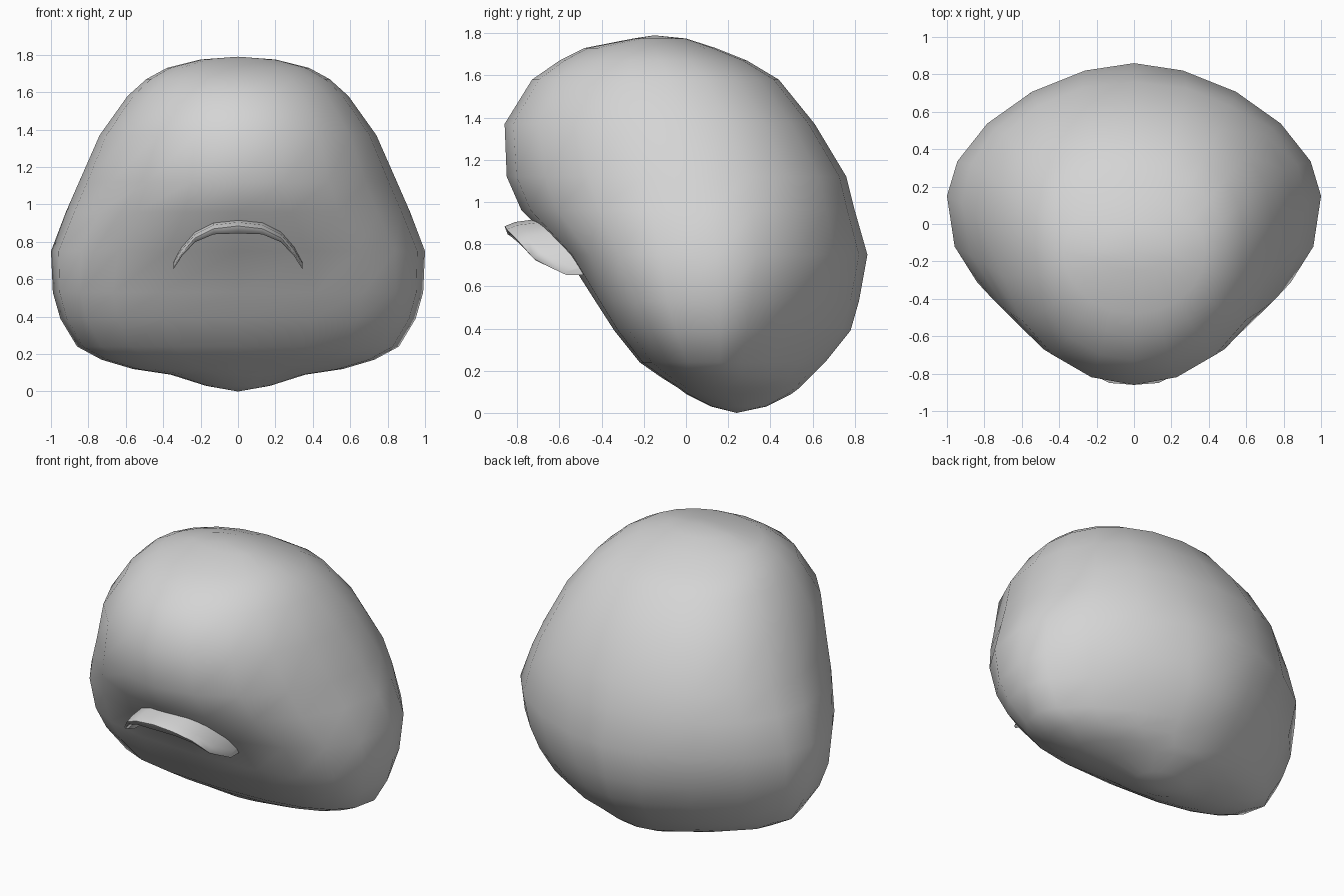
import bpy
import bmesh
from math import sin, cos, tau, copysign

cube = bpy.data.objects.get("Cube")
if cube:
    bpy.data.objects.remove(cube, do_unlink=True)

TONE = (0.66, 0.66, 0.66, 1)
grey = bpy.data.materials.new("plain grey")
grey.use_nodes = True
grey.diffuse_color = TONE
grey.node_tree.nodes["Principled BSDF"].inputs["Base Color"].default_value = TONE


def make_object(name, bm, sharp_angle):
    """Turn a bmesh into a shaded object with the grey material."""
    bmesh.ops.recalc_face_normals(bm, faces=bm.faces)
    mesh = bpy.data.meshes.new(name)
    bm.to_mesh(mesh)
    bm.free()
    mesh.materials.append(grey)
    obj = bpy.data.objects.new(name, mesh)
    bpy.context.collection.objects.link(obj)
    bpy.ops.object.select_all(action="DESELECT")
    obj.select_set(True)
    bpy.context.view_layer.objects.active = obj
    bpy.ops.object.shade_smooth_by_angle(angle=sharp_angle)
    return obj


def bridge(bm, first, second):
    """Join two closed rings of vertices with quads."""
    count = len(first)
    for i in range(count):
        j = (i + 1) % count
        bm.faces.new((first[i], first[j], second[j], second[i]))


def bulge(value, fullness):
    """Superellipse coordinate: 2 is round, more is boxier, less is pointed."""
    return copysign(abs(value) ** (2 / fullness), value)


# Head: stacked rings (height, half width, widest y, front y, back y,
# front fullness, back fullness)
HEAD_RINGS = [
    (0.03, 0.17, 0.24, 0.12, 0.38, 2, 2),
    (0.09, 0.36, 0.20, 0.00, 0.50, 2, 1.8),
    (0.12, 0.56, 0.18, -0.04, 0.54, 2.2, 1.6),
    (0.17, 0.73, 0.17, -0.12, 0.59, 2.4, 1.6),
    (0.24, 0.86, 0.16, -0.22, 0.66, 2.6, 1.5),
    (0.39, 0.95, 0.16, -0.34, 0.78, 2.7, 1.5),
    (0.53, 0.99, 0.16, -0.43, 0.82, 2.7, 1.6),
    (0.75, 1.00, 0.15, -0.57, 0.86, 2.4, 1.75),
    (0.96, 0.92, 0.11, -0.78, 0.80, 2, 1.95),
    (1.12, 0.85, 0.06, -0.85, 0.76, 1.9, 2.1),
    (1.37, 0.74, -0.02, -0.86, 0.61, 2, 2.2),
    (1.58, 0.59, -0.08, -0.73, 0.44, 2, 2.2),
    (1.67, 0.49, -0.12, -0.60, 0.29, 2, 2.1),
    (1.73, 0.38, -0.15, -0.48, 0.14, 2, 2),
    (1.775, 0.20, -0.15, -0.25, 0.00, 2, 2),
]
SIDES = 20

bm = bmesh.new()
rings = []
for z, width, mid, front, back, front_full, back_full in HEAD_RINGS:
    ring = []
    for i in range(SIDES):
        a = tau * i / SIDES
        facing = cos(a) > 0
        reach = mid - front if facing else back - mid
        full = front_full if facing else back_full
        x = width * bulge(sin(a), full)
        ring.append(bm.verts.new((x, mid - reach * bulge(cos(a), full), z)))
    rings.append(ring)
for lower, upper in zip(rings, rings[1:]):
    bridge(bm, lower, upper)
# Close the chin and the crown with fans
for ring, pole in ((rings[0], (0, 0.24, 0)), (rings[-1], (0, -0.15, 1.79))):
    tip = bm.verts.new(pole)
    for i in range(SIDES):
        bm.faces.new((ring[i], ring[(i + 1) % SIDES], tip))
make_object("head", bm, 3.1)

# Arched lip: half path (x, outer y, inner y, top z), mirrored across the middle
LIP_HALF = [
    (0.00, -0.86, -0.66, 0.895),
    (0.13, -0.85, -0.64, 0.88),
    (0.23, -0.80, -0.58, 0.83),
    (0.30, -0.73, -0.50, 0.75),
    (0.345, -0.58, -0.42, 0.675),
]
path = [(-x, o, i, z) for x, o, i, z in reversed(LIP_HALF[1:])] + LIP_HALF

bm = bmesh.new()
sections = []
for x, outer, inner, z in path:
    thick = 0.05 - 0.08 * abs(x)
    profile = [
        (outer + 0.05, z + 0.01),
        (outer, z - 0.01),
        (outer + 0.015, z - thick),
        (inner, z - thick),
        (inner, z + 0.03),
    ]
    sections.append([bm.verts.new((x, y, h)) for y, h in profile])
for a, b in zip(sections, sections[1:]):
    bridge(bm, a, b)
bm.faces.new(sections[0])
bm.faces.new(sections[-1])
make_object("upper_lip", bm, 1.4)
